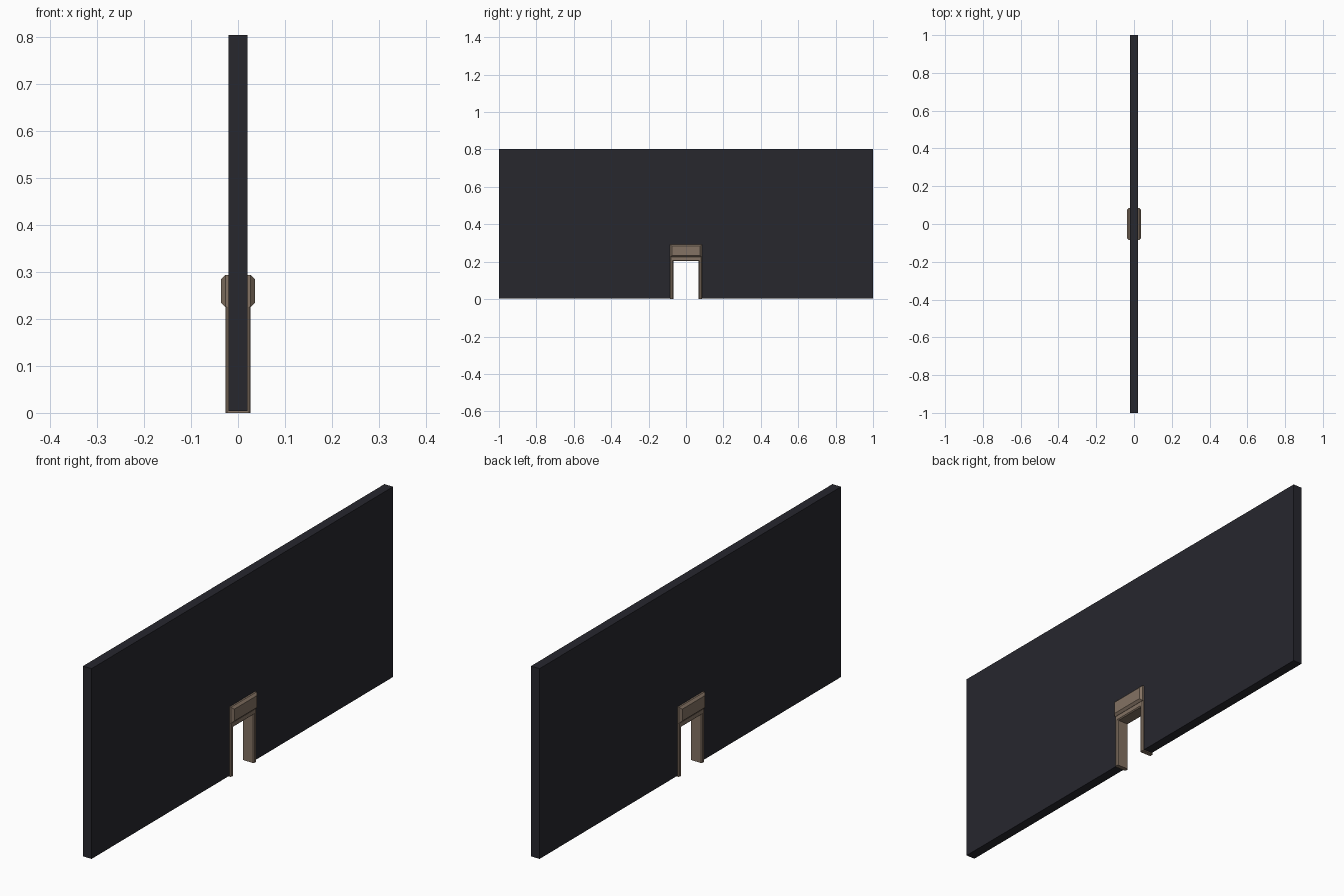
import bpy, bmesh

if "Cube" in bpy.data.objects:
    bpy.data.objects.remove(bpy.data.objects["Cube"])


def material(name, color):
    m = bpy.data.materials.new(name)
    m.diffuse_color = (*color, 1)
    m.use_nodes = True
    m.node_tree.nodes["Principled BSDF"].inputs["Base Color"].default_value = m.diffuse_color
    return m


def loft(name, rings, mat):
    """Join matching (x, [(y, z), ...]) rings along x and cap both ends."""
    bm = bmesh.new()
    loops = [[bm.verts.new((x, y, z)) for y, z in pts] for x, pts in rings]
    n = len(loops[0])
    for a, b in zip(loops, loops[1:]):
        for i in range(n):
            j = (i + 1) % n
            bm.faces.new((a[i], a[j], b[j], b[i]))
    bm.faces.new(loops[0])
    bm.faces.new(loops[-1])
    bmesh.ops.recalc_face_normals(bm, faces=bm.faces)
    me = bpy.data.meshes.new(name)
    bm.to_mesh(me)
    bm.free()
    me.materials.append(mat)
    ob = bpy.data.objects.new(name, me)
    bpy.context.collection.objects.link(ob)
    return ob


def arch(outer, top, inner, inner_top, base):
    """Upside-down U outline: a rectangle with a doorway notch."""
    return [(-outer, base), (-outer, top), (outer, top), (outer, base),
            (inner, base), (inner, inner_top), (-inner, inner_top), (-inner, base)]


def rect(y, z0, z1):
    return [(-y, z0), (y, z0), (y, z1), (-y, z1)]


dark = material("wall_dark", (0.020, 0.020, 0.027))
brown = material("frame_brown", (0.23, 0.17, 0.125))

# Wall slab with a doorway notch
wall = arch(1.0, 0.803, 0.075, 0.212, 0.004)
loft("wall", [(-0.02, wall), (0.02, wall)], dark)

# Door frame lining the notch, chamfered on both faces
full = arch(0.085, 0.228, 0.067, 0.203, 0.0)
slim = arch(0.081, 0.224, 0.071, 0.207, 0.0)
loft("door_frame", [(-0.027, slim), (-0.023, full), (0.023, full), (0.027, slim)], brown)

# Raised lintel block above the door, chamfered on both faces
big = rect(0.085, 0.225, 0.293)
small = rect(0.076, 0.234, 0.284)
loft("lintel", [(-0.036, small), (-0.027, big), (0.027, big), (0.036, small)], brown)
